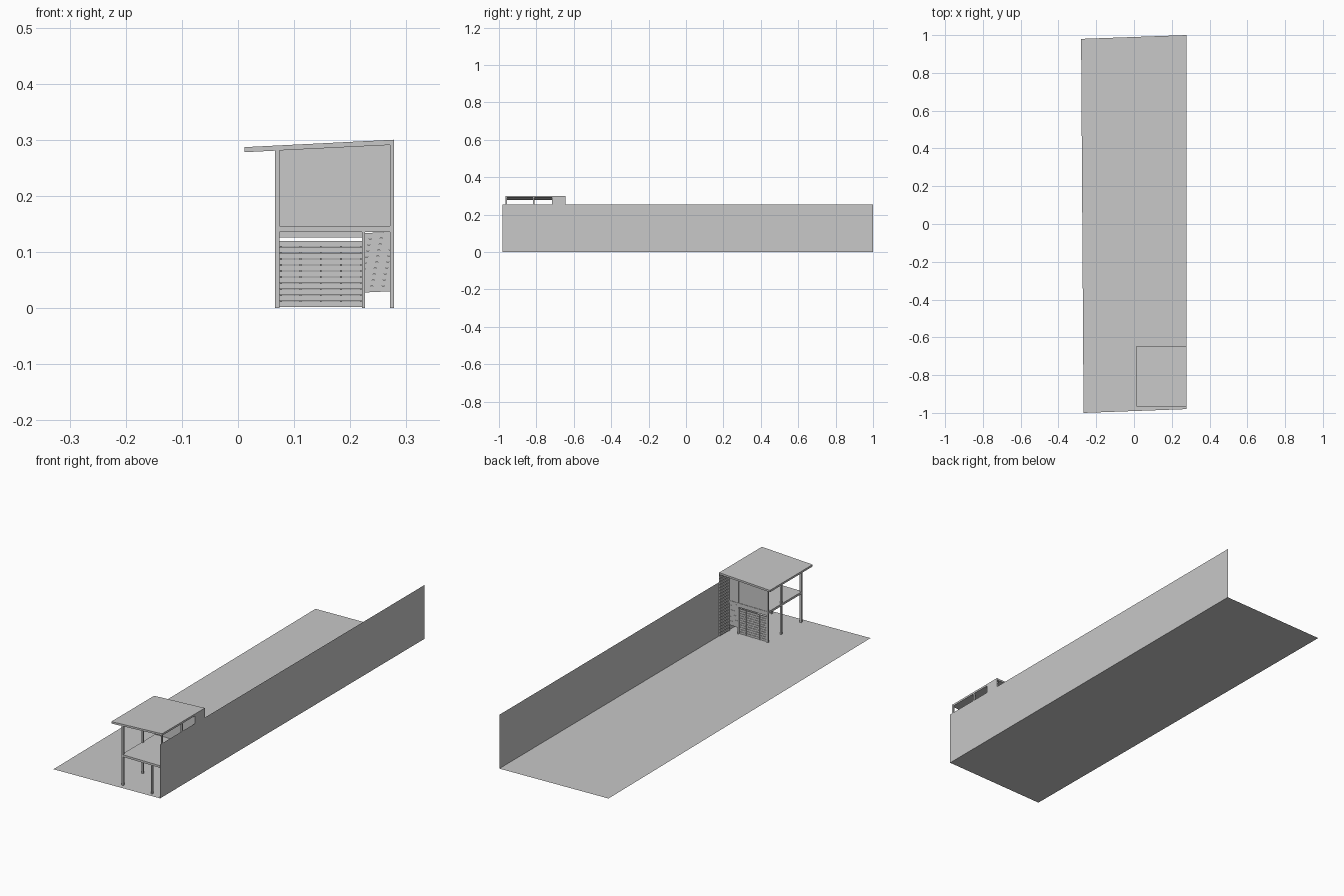
import bpy

grey = bpy.data.materials.new("plain_grey")
grey.diffuse_color = (0.58, 0.58, 0.58, 1)


def mesh(name, verts, faces):
    me = bpy.data.meshes.new(name)
    me.from_pydata(verts, [], faces)
    me.materials.append(grey)
    ob = bpy.data.objects.new(name, me)
    bpy.context.collection.objects.link(ob)
    return ob


def roof_z(x):
    """Underside height of the sloping roof."""
    return 0.278 + (x - 0.012) * 0.0132 / 0.266


def box(name, x0, x1, y0, y1, z0, z1=None, lift=0.0):
    """Box; with z1 left out its top follows the underside of the roof."""
    tops = [z1, z1] if z1 is not None else [roof_z(x0), roof_z(x1)]
    lows = [z0, z0 + lift]
    v = [(x, y, z) for i, x in enumerate((x0, x1))
         for y in (y0, y1) for z in (lows[i], tops[i] + (lift if i else 0))]
    f = [(0, 1, 3, 2), (4, 6, 7, 5), (0, 4, 5, 1),
         (2, 3, 7, 6), (0, 2, 6, 4), (1, 5, 7, 3)]
    return mesh(name, v, f)


# Plot and long boundary wall, both single sheets
mesh("ground", [(-0.267, -1, 0), (0.278, -0.98, 0), (0.278, 1, 0), (-0.28, 0.98, 0)],
     [(0, 1, 2, 3)])
mesh("boundary_wall", [(0.278, -0.98, 0), (0.278, 1, 0), (0.278, 1, 0.255), (0.278, -0.98, 0.255)],
     [(0, 1, 2, 3)])

# Sloping roof slab
xs = (0.012, 0.278)
mesh("roof", [(x, y, roof_z(x) + t) for x in xs for y in (-0.965, -0.645) for t in (0, 0.009)],
     [(0, 1, 3, 2), (4, 6, 7, 5), (0, 4, 5, 1), (2, 3, 7, 6), (0, 2, 6, 4), (1, 5, 7, 3)])

# Upper floor deck
box("floor", 0.066, 0.278, -0.965, -0.709, 0.136, 0.146)

# Posts on the left and right, and short posts below the deck
for y in (-0.961, -0.813, -0.713):
    box("left_post", 0.066, 0.074, y - 0.004, y + 0.004, 0)
    box("right_post", 0.271, 0.278, y - 0.004, y + 0.004, 0)
box("front_middle_post", 0.221, 0.226, -0.965, -0.957, 0, 0.136)
box("back_middle_post", 0.221, 0.226, -0.717, -0.709, 0)

# Upper back wall in two panels
box("back_wall_wide", 0.074, 0.221, -0.715, -0.711, 0.146)
box("back_wall_narrow", 0.226, 0.271, -0.715, -0.711, 0.146)

# Slatted screen under the deck
box("screen_top_rail", 0.074, 0.221, -0.716, -0.710, 0.126, 0.136)
for i in range(11):
    z = 0.002 + i * 0.0108
    box("screen_slat", 0.074, 0.221, -0.715, -0.711, z, z + 0.0095)
for x in (0.075, 0.110, 0.146, 0.182, 0.218):
    box("screen_batten", x, x + 0.003, -0.711, -0.709, 0.002, 0.12)

# Narrow slatted gate, raised off the ground
for i in range(10):
    z = 0.028 + i * 0.0106
    box("gate_slat", 0.226, 0.271, -0.715, -0.711, z, z + 0.0104, lift=0.002)

# Side fin behind the back wall with horizontal slats
box("side_fin", 0.275, 0.278, -0.709, -0.645, 0)
for i in range(20):
    z = 0.004 + i * 0.0142
    box("fin_slat", 0.271, 0.275, -0.709, -0.645, z, z + 0.010)
